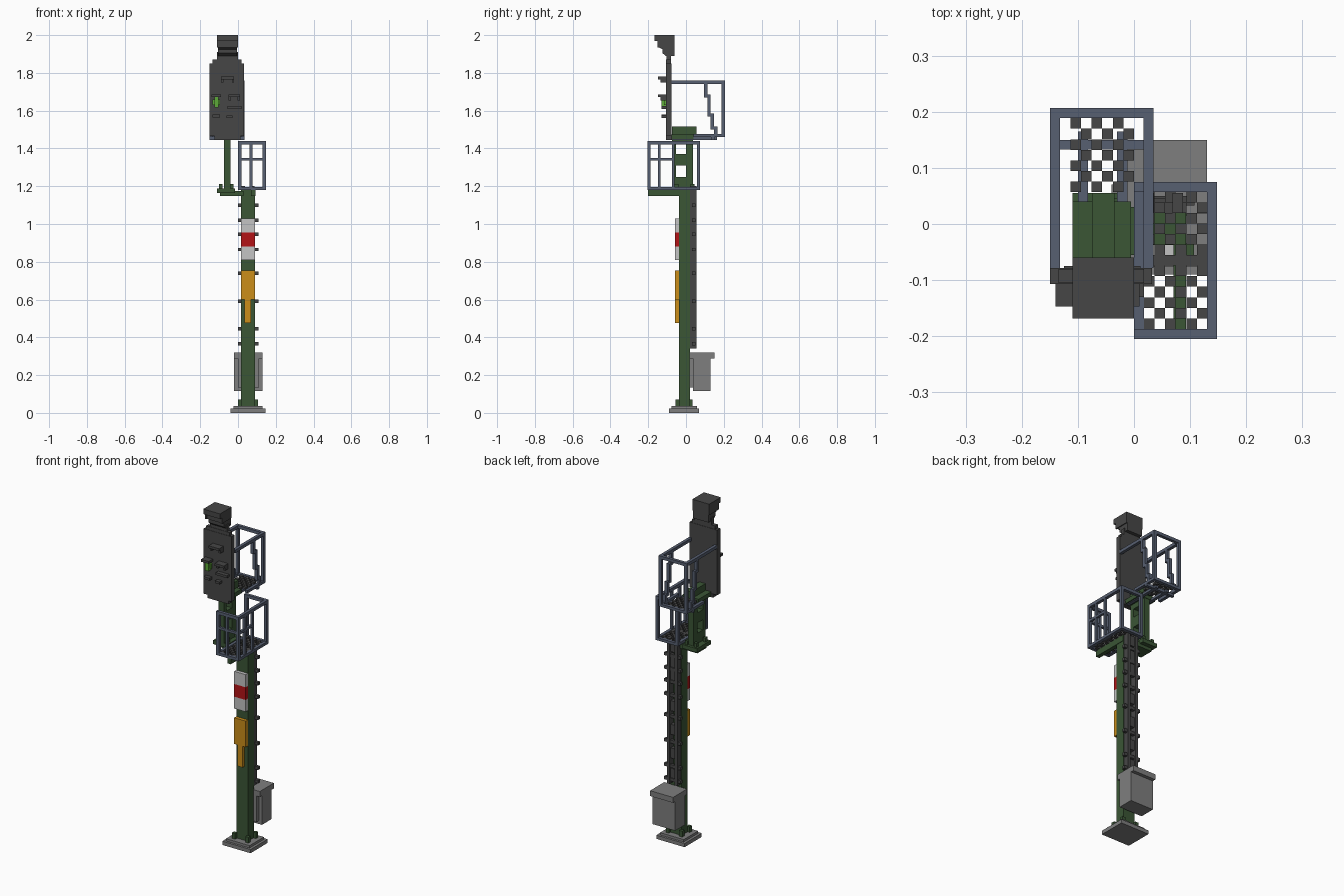
import bpy, bmesh
from mathutils import Vector

cube = bpy.data.objects.get("Cube")
if cube:
    bpy.data.objects.remove(cube, do_unlink=True)


def material(name, r, g, b):
    m = bpy.data.materials.new(name)
    m.diffuse_color = (r, g, b, 1)
    m.use_nodes = True
    bsdf = m.node_tree.nodes["Principled BSDF"]
    bsdf.inputs["Base Color"].default_value = (r, g, b, 1)
    bsdf.inputs["Roughness"].default_value = 0.8
    return m


DARK = material("dark grey", 0.062, 0.062, 0.062)
GREEN = material("mast green", 0.043, 0.092, 0.036)
BLUE = material("railing blue grey", 0.095, 0.115, 0.165)
GREY = material("cabinet grey", 0.21, 0.21, 0.21)
WHITE = material("plate white", 0.55, 0.55, 0.55)
RED = material("plate red", 0.45, 0.006, 0.008)
ORANGE = material("plate orange", 0.6, 0.27, 0.01)
LAMP = material("lamp green", 0.11, 0.4, 0.04)


def finish(name, bm, mat):
    bmesh.ops.recalc_face_normals(bm, faces=bm.faces)
    me = bpy.data.meshes.new(name)
    bm.to_mesh(me)
    bm.free()
    me.materials.append(mat)
    ob = bpy.data.objects.new(name, me)
    bpy.context.collection.objects.link(ob)
    return ob


def boxes(name, mat, *specs):
    """One object from boxes given as (x0, x1, y0, y1, z0, z1)."""
    bm = bmesh.new()
    for x0, x1, y0, y1, z0, z1 in specs:
        verts = bmesh.ops.create_cube(bm, size=1)["verts"]
        bmesh.ops.scale(bm, vec=(x1 - x0, y1 - y0, z1 - z0), verts=verts)
        bmesh.ops.translate(bm, vec=Vector((x0 + x1, y0 + y1, z0 + z1)) / 2, verts=verts)
    return finish(name, bm, mat)


def side_profile(name, mat, x0, x1, points):
    """Extrude a (y, z) outline from x0 to x1."""
    bm = bmesh.new()
    face = bm.faces.new([bm.verts.new((x0, y, z)) for y, z in points])
    ext = bmesh.ops.extrude_face_region(bm, geom=[face])["geom"]
    bmesh.ops.translate(bm, vec=(x1 - x0, 0, 0),
                        verts=[v for v in ext if isinstance(v, bmesh.types.BMVert)])
    return finish(name, bm, mat)


def checker(name, x0, y0, nx, ny, cell, z0, z1, solid_rows=()):
    """Open grating made of alternating tiles."""
    boxes(name, DARK, *[(x0 + i * cell, x0 + (i + 1) * cell, y0 + j * cell, y0 + (j + 1) * cell, z0, z1)
                        for i in range(nx) for j in range(ny)
                        if (i + j) % 2 == 0 or j in solid_rows])


# Foundation and mast
boxes("foundation", GREY, (-0.04, 0.145, -0.09, 0.07, 0, 0.022),
      (-0.025, 0.13, -0.077, 0.057, 0.022, 0.036))
boxes("mast", GREEN, (0.015, 0.09, -0.037, 0.02, 0.036, 1.185))
boxes("mast_foot_lugs", GREEN, *[(x, x + 0.02, y, y + 0.02, 0.036, 0.07)
      for x in (0.0, 0.087) for y in (-0.055, 0.015)])

# Climbing ladder behind the mast
boxes("ladder_rails", DARK, *[(x, x + 0.018, 0.02, 0.055, 0.34, 1.2) for x in (0.018, 0.069)])
rungs = (0.365, 0.445, 0.59, 0.74, 0.865, 0.945, 1.02, 1.1)
boxes("ladder_rungs", DARK, *[(0.0, 0.108, 0.033, 0.05, z - 0.009, z + 0.009) for z in rungs])
boxes("ladder_ties", DARK, *[(0.03, 0.075, 0.02, 0.045, z - 0.03, z + 0.03)
      for z in (0.4, 0.52, 0.66, 0.8, 0.98, 1.06, 1.15)])

# Marker plates on the mast front
for name, mat, z0, z1 in (("marker_lower_white", WHITE, 0.81, 0.88),
                          ("marker_red", RED, 0.88, 0.955),
                          ("marker_upper_white", WHITE, 0.955, 1.03)):
    boxes(name, mat, (0.015, 0.09, -0.057, -0.037, z0, z1))
boxes("orange_plate", ORANGE, (0.015, 0.09, -0.057, -0.037, 0.6, 0.755),
      (0.035, 0.07, -0.057, -0.037, 0.475, 0.6))

# Equipment cabinet
boxes("cabinet", GREY, (-0.02, 0.13, 0.038, 0.13, 0.115, 0.29),
      (0.0, 0.11, 0.018, 0.038, 0.135, 0.3))
boxes("cabinet_roof", GREY, (-0.02, 0.13, 0.018, 0.15, 0.288, 0.32))

# Cantilever arms under the platforms
boxes("platform_beam", GREEN, (0.07, 0.093, -0.2, 0.02, 1.147, 1.185))
boxes("offset_arm", GREEN, (-0.095, 0.03, -0.055, 0.03, 1.147, 1.175))
boxes("column_foot", GREEN, (-0.11, -0.015, -0.075, 0.055, 1.165, 1.188),
      *[(x, x + 0.017, y, y + 0.02, 1.188, 1.212) for x in (-0.1, -0.042) for y in (-0.06, 0.025)])

# Open lattice column
boxes("head_column", GREEN,
      (-0.075, -0.04, -0.075, -0.052, 1.188, 1.47), (-0.075, -0.04, 0.0, 0.038, 1.188, 1.47),
      *[(-0.075, -0.04, -0.052, 0.0, a, b) for a, b in ((1.188, 1.25), (1.31, 1.37), (1.42, 1.47))])
boxes("column_cap", GREEN, (-0.11, -0.005, -0.078, 0.04, 1.45, 1.475),
      (-0.075, -0.035, -0.075, 0.055, 1.47, 1.515))

# Lower platform with railing
T = 0.018
X0, X1, Y0, Y1, Z0, Z1 = 0.0, 0.148, -0.205, 0.075, 1.18, 1.44


def ring(x0, x1, y0, y1, z0, z1):
    return [(x0, x0 + T, y0, y1, z0, z1), (x1 - T, x1, y0, y1, z0, z1),
            (x0 + T, x1 - T, y0, y0 + T, z0, z1), (x0 + T, x1 - T, y1 - T, y1, z0, z1)]


boxes("lower_platform_frame", BLUE, *ring(X0, X1, Y0, Y1, Z0, Z0 + 0.016))
checker("lower_platform_grating", 0.018, -0.187, 6, 13, 0.0188, 1.182, 1.194, (6,))
boxes("lower_rail_top", BLUE, *ring(X0, X1, Y0, Y1, Z1 - T, Z1)[1:])
boxes("lower_rail_corners", BLUE, *[(x, x + T, y, y + T, Z0, Z1)
      for x in (X0, X1 - T) for y in (Y0, Y1 - T)])
boxes("lower_rail_mid_posts", BLUE, (0.062, 0.076, Y0, Y0 + 0.014, Z0, Z1),
      (X1 - 0.014, X1, -0.148, -0.134, Z0, Z1), (X1 - 0.014, X1, -0.075, -0.06, Z0, Z1))
boxes("lower_rail_mid_bars", BLUE, (X0, X1, Y0, Y0 + 0.014, 1.335, 1.349),
      (X1 - 0.014, X1, Y0, -0.06, 1.335, 1.349))

# Upper platform with railing behind the signal head
U0, U1, V0, V1 = -0.15, 0.035, -0.078, 0.207
boxes("upper_platform_frame", BLUE, (U0, U1, V1 - T, V1, 1.46, 1.476),
      (U0, U1, 0.133, 0.15, 1.446, 1.462),
      *[(x, x + T, 0.04, V1, 1.46, 1.476) for x in (U0, U1 - T)],
      *[(x, x + T, V0, 0.165, 1.446, 1.46) for x in (-0.1, -0.03)])
checker("upper_platform_grating", -0.113, 0.057, 6, 7, 0.0188, 1.462, 1.474)
boxes("upper_rail_top", BLUE, (U0, U1, V1 - T, V1, 1.742, 1.76),
      *[(x, x + T, V0, V1 - T, 1.742, 1.76) for x in (U0, U1 - T)])
boxes("upper_rail_posts", BLUE, *[(x, x + T, V1 - T, V1, 1.46, 1.76) for x in (U0, U1 - T)])
steps = ((0.095, 1.67, 1.745), (0.113, 1.57, 1.685), (0.131, 1.5, 1.585), (0.148, 1.46, 1.515))
boxes("upper_rail_stepped_posts", BLUE, *[(x, x + T, y, y + T, a, b)
      for x in (U0, U1 - T) for y, a, b in steps])

# Signal head
boxes("signal_panel", DARK, (-0.15, 0.032, -0.107, -0.078, 1.465, 1.85),
      (-0.135, 0.018, -0.105, -0.08, 1.85, 1.87),
      (-0.11, 0.0, -0.103, -0.08, 1.87, 1.91),
      (-0.125, 0.012, -0.105, -0.075, 1.445, 1.465))
visors = ((-0.09, -0.02, 1.766), (-0.05, 0.01, 1.672), (-0.14, -0.09, 1.672),
          (-0.055, -0.015, 1.61), (-0.02, 0.018, 1.61), (-0.135, -0.095, 1.565), (-0.06, -0.03, 1.56))
boxes("lamp_visors", DARK, *[(a, b, -0.147 if b - a > 0.045 else -0.13, -0.107, z, z + 0.014)
      for a, b, z in visors],
      *[(x, x + 0.012, -0.135, -0.107, z - 0.018, z)
        for a, b, z in visors[:2] for x in (a, b - 0.012)])
boxes("green_lamp", LAMP, (-0.134, -0.094, -0.117, -0.107, 1.63, 1.66),
      (-0.125, -0.103, -0.13, -0.107, 1.618, 1.672))

# Hooded box on top
side_profile("top_indicator", DARK, -0.105, -0.005,
             [(-0.06, 1.985), (-0.145, 1.985), (-0.145, 1.935), (-0.125, 1.925),
              (-0.125, 1.905), (-0.107, 1.89), (-0.06, 1.89)])
boxes("top_hood", DARK, (-0.11, 0.0, -0.168, -0.06, 1.97, 2.0),
      *[(x, x + 0.008, -0.15, -0.06, 1.935, 1.97) for x in (-0.11, -0.008)])
